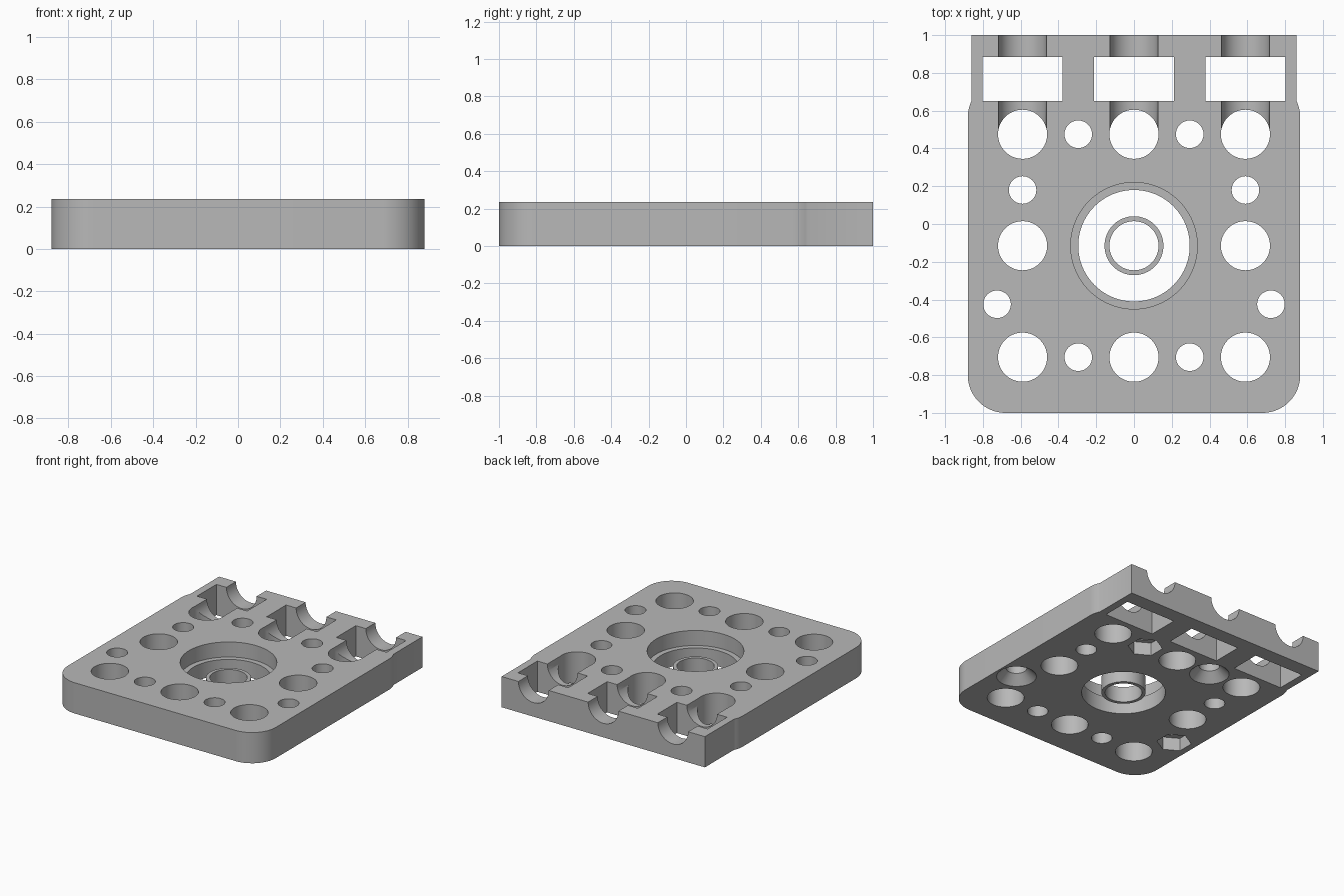
import bpy, bmesh
from math import pi, cos, sin, radians, sqrt
from mathutils import Matrix

default = bpy.data.objects.get("Cube")
if default:
    bpy.data.objects.remove(default, do_unlink=True)

H = 0.235            # plate thickness
MID = -0.115         # y of the central bore
LEDGE = 0.12         # height of the bore ledge and of the ring
COLS = (-0.59, 0, 0.59)
ROWS = (0.475, MID, -0.705)
BIG, SMALL = 0.13, 0.073

grey = bpy.data.materials.new("plain grey")
grey.use_nodes = True
colour = (0.48, 0.48, 0.48, 1)
grey.diffuse_color = colour
grey.node_tree.nodes["Principled BSDF"].inputs["Base Color"].default_value = colour


def make_object(name, bm):
    bmesh.ops.recalc_face_normals(bm, faces=bm.faces)
    mesh = bpy.data.meshes.new(name)
    bm.to_mesh(mesh)
    bm.free()
    mesh.materials.append(grey)
    ob = bpy.data.objects.new(name, mesh)
    bpy.context.collection.objects.link(ob)
    return ob


def cone(name, x, y, z0, z1, r0, r1=None, sides=64, turn=0.0):
    """Upright cylinder, cone or prism from z0 to z1."""
    bm = bmesh.new()
    bmesh.ops.create_cone(
        bm, cap_ends=True, segments=sides, radius1=r0,
        radius2=r0 if r1 is None else r1, depth=z1 - z0,
        matrix=Matrix.Translation((x, y, (z0 + z1) / 2)) @ Matrix.Rotation(turn, 4, 'Z'))
    return make_object(name, bm)


def groove(x, y0, y1, r):
    """Cylinder lying along y, with its axis on the top face."""
    bm = bmesh.new()
    bmesh.ops.create_cone(
        bm, cap_ends=True, segments=64, radius1=r, radius2=r, depth=y1 - y0,
        matrix=Matrix.Translation((x, (y0 + y1) / 2, H)) @ Matrix.Rotation(pi / 2, 4, 'X'))
    return make_object("groove_cutter", bm)


def box(x, y0, y1, width):
    bm = bmesh.new()
    bmesh.ops.create_cube(
        bm, size=1, matrix=Matrix.Translation((x, (y0 + y1) / 2, H / 2))
        @ Matrix.Diagonal((width, y1 - y0, H * 2, 1)))
    return make_object("slot_cutter", bm)


def cut(ob, cutters):
    """Subtract the cutters, keep the result and drop the cutters."""
    for c in cutters:
        c.hide_render = True
        mod = ob.modifiers.new("cut", 'BOOLEAN')
        mod.operation, mod.solver, mod.object = 'DIFFERENCE', 'EXACT', c
    graph = bpy.context.evaluated_depsgraph_get()
    mesh = bpy.data.meshes.new_from_object(ob.evaluated_get(graph))
    ob.modifiers.clear()
    ob.data = mesh
    for c in cutters:
        bpy.data.objects.remove(c, do_unlink=True)


def smooth(ob):
    bpy.ops.object.select_all(action='DESELECT')
    ob.select_set(True)
    bpy.context.view_layer.objects.active = ob
    bpy.ops.object.shade_smooth_by_angle(angle=radians(30))


# Plate outline: rounded front corners, shoulders running into a narrower back
W, BACK_W, R = 0.88, 0.86, 0.2
shoulder_y = 0.565
limit = (BACK_W - W + R) / R
limit = pi / 2 - 2 * sqrt((1 - limit) / 2) if limit < 0 else sqrt(2 * (1 - limit))
half = []
for i in range(17):
    a = -pi / 2 + pi / 2 * i / 16
    half.append((W - R + R * cos(a), -1 + R + R * sin(a)))
for i in range(7):
    a = limit * i / 6
    half.append((max(BACK_W, W - R + R * cos(a)), shoulder_y + R * sin(a)))
half.append((BACK_W, 1))
outline = half + [(-x, y) for x, y in reversed(half)]

bm = bmesh.new()
base = bm.faces.new([bm.verts.new((x, y, 0)) for x, y in outline])
top = bmesh.ops.extrude_face_region(bm, geom=[base])["geom"]
bmesh.ops.translate(bm, vec=(0, 0, H),
                    verts=[v for v in top if isinstance(v, bmesh.types.BMVert)])
plate = make_object("plate", bm)

cutters = []
LOW, HIGH = -0.1, H + 0.1

# Large holes around the bore
for x in COLS:
    for y in ROWS:
        if (x, y) != (0, MID):
            cutters.append(cone("hole_cutter", x, y, LOW, HIGH, BIG))

# Small screw holes, mirrored in x
for x, y in ((0.295, ROWS[0]), (0.59, 0.18), (0.725, -0.425), (0.295, ROWS[2])):
    for s in (-1, 1):
        cutters.append(cone("screw_cutter", s * x, y, LOW, HIGH, SMALL, sides=40))

# Hexagonal nut pockets and countersinks on the underside
for s, x, y in ((1, 0.295, ROWS[0]), (-1, 0.725, -0.425)):
    cutters.append(cone("nut_cutter", s * x, y, LOW, 0.1, 0.123, sides=6, turn=0))
    cutters.append(cone("countersink_cutter", -s * x, y, -0.02, 0.068, 0.16, 0.072, sides=48))

# Stepped central bore
cutters.append(cone("bore_cutter", 0, MID, LOW, HIGH, 0.295, sides=96))
cutters.append(cone("counterbore_cutter", 0, MID, LEDGE, HIGH, 0.335, sides=96))

# Slots and half-round grooves at the back
for x in COLS:
    cutters.append(box(x, 0.65, 0.885, 0.425))
    cutters.append(groove(x, 0.48, 1.1, 0.128))
cut(plate, cutters)
smooth(plate)

# Loose ring in the middle of the bore
ring = cone("centre_ring", 0, MID, 0, LEDGE, 0.156)
cut(ring, [cone("ring_cutter", 0, MID, LOW, HIGH, BIG)])
smooth(ring)
